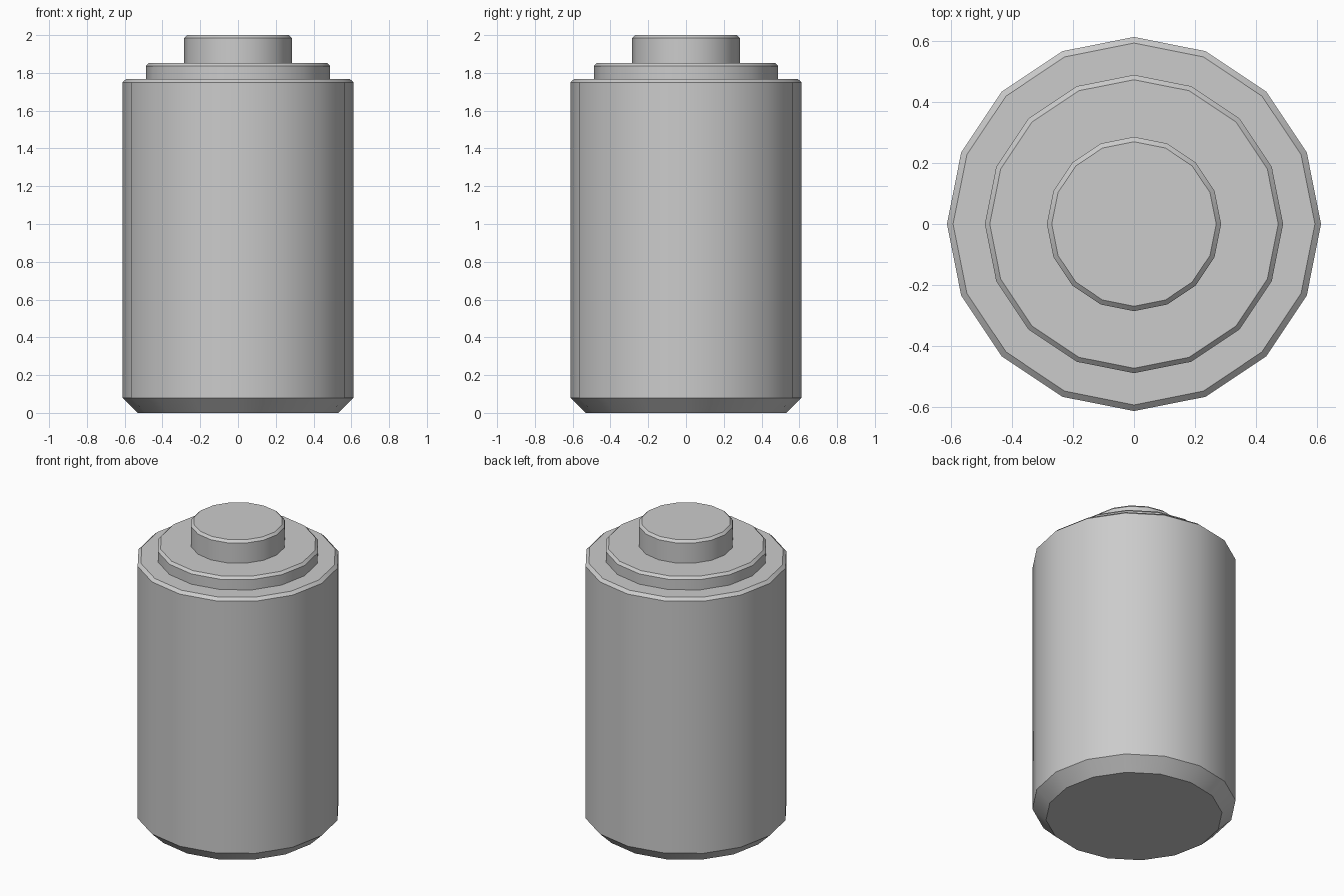
import bpy, bmesh
from math import cos, sin, tau, radians

if "Cube" in bpy.data.objects:
    bpy.data.objects.remove(bpy.data.objects["Cube"])

SIDES = 16


def turned_part(name, profile):
    """Closed solid of revolution from (radius, height) points, bottom to top."""
    bm = bmesh.new()
    rings = [[bm.verts.new((r * cos(tau * i / SIDES), r * sin(tau * i / SIDES), z))
              for i in range(SIDES)] for r, z in profile]
    for low, high in zip(rings, rings[1:]):
        for i in range(SIDES):
            j = (i + 1) % SIDES
            bm.faces.new((low[i], low[j], high[j], high[i]))
    bm.faces.new(rings[0][::-1])
    bm.faces.new(rings[-1])
    mesh = bpy.data.meshes.new(name)
    bm.to_mesh(mesh)
    bm.free()
    obj = bpy.data.objects.new(name, mesh)
    bpy.context.collection.objects.link(obj)
    bpy.ops.object.select_all(action='DESELECT')
    obj.select_set(True)
    bpy.context.view_layer.objects.active = obj
    bpy.ops.object.shade_smooth_by_angle(angle=radians(30))
    return obj


# Main can with chamfered base and fine top bevel
turned_part("body", [(0.53, 0), (0.612, 0.08), (0.612, 1.75), (0.592, 1.768)])

# Stepped collar, sunk slightly into the can
turned_part("collar", [(0.488, 1.76), (0.488, 1.836), (0.472, 1.852)])

# Top button, sunk slightly into the collar
turned_part("top_button", [(0.285, 1.845), (0.285, 1.985), (0.269, 2.0)])
